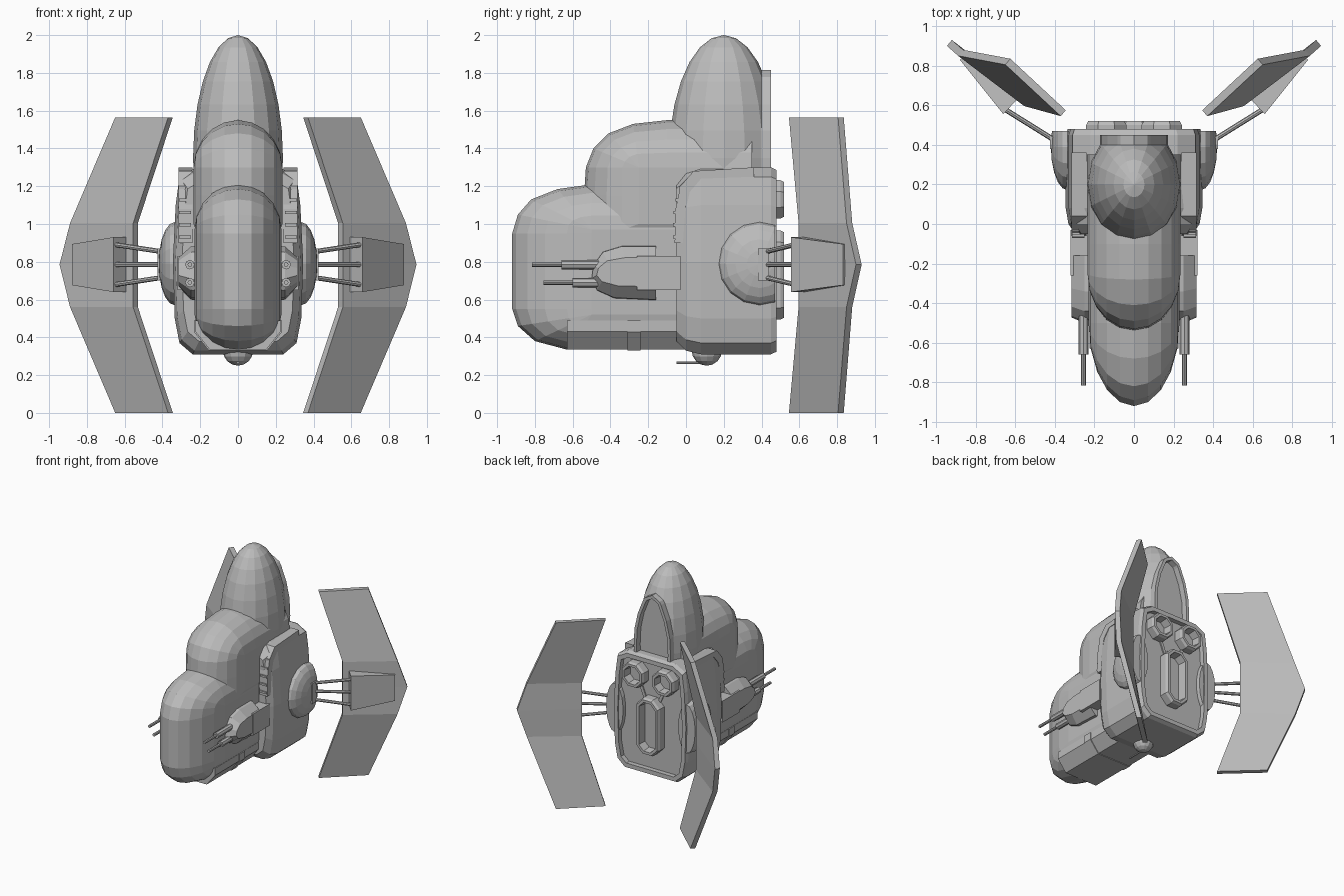
import bpy, bmesh
from math import pi, sin, cos
from mathutils import Vector, Matrix

if "Cube" in bpy.data.objects:
    bpy.data.objects.remove(bpy.data.objects["Cube"])

grey = bpy.data.materials.new("hull grey")
grey.use_nodes = True
COLOUR = (0.5, 0.5, 0.5, 1)
grey.diffuse_color = COLOUR
grey.node_tree.nodes["Principled BSDF"].inputs["Base Color"].default_value = COLOUR


def finish(name, bm, mirror=False):
    bmesh.ops.remove_doubles(bm, verts=bm.verts, dist=0.0005)
    bmesh.ops.recalc_face_normals(bm, faces=bm.faces)
    mesh = bpy.data.meshes.new(name)
    bm.to_mesh(mesh)
    bm.free()
    mesh.materials.append(grey)
    ob = bpy.data.objects.new(name, mesh)
    bpy.context.scene.collection.objects.link(ob)
    if mirror:
        mod = ob.modifiers.new("mirror", 'MIRROR')
        mod.use_mirror_merge = False
    return ob


def loft(rings):
    """Skin closed rings of equal size and cap both ends."""
    bm = bmesh.new()
    rows = [[bm.verts.new(p) for p in ring] for ring in rings]
    n = len(rows[0])
    for a, b in zip(rows, rows[1:]):
        for i in range(n):
            j = (i + 1) % n
            bm.faces.new((a[i], a[j], b[j], b[i]))
    bm.faces.new(rows[0])
    bm.faces.new(rows[-1])
    bmesh.ops.recalc_face_normals(bm, faces=bm.faces)
    return bm


def lobe(name, profile, width, y_min, z_low, z_high, steps=10):
    """Rounded hull: a side profile that closes in to a flat core at each side."""
    rings = []
    for k in range(steps + 1):
        t = pi * (k / steps - 0.5)
        ring = []
        for y, z in profile:
            core = Vector((0, max(y, y_min), min(max(z, z_low), z_high)))
            p = core + (Vector((0, y, z)) - core) * cos(t)
            p.x = width * sin(t)
            ring.append(p)
        rings.append(ring)
    return finish(name, loft(rings))


def box(name, x, y, z, mirror=False):
    rings = [[(x[0], b, c), (x[1], b, c), (x[1], b, d), (x[0], b, d)]
             for b, c, d in ((y[0], *z), (y[1], *z))]
    return finish(name, loft(rings), mirror)


def rod(name, a, b, r, mirror=False, sides=8):
    a, b = Vector(a), Vector(b)
    bm = bmesh.new()
    turn = (b - a).to_track_quat('Z', 'Y').to_matrix().to_4x4()
    bmesh.ops.create_cone(bm, cap_ends=True, segments=sides, radius1=r, radius2=r,
                          depth=(b - a).length,
                          matrix=Matrix.Translation((a + b) / 2) @ turn)
    return finish(name, bm, mirror)


def ellipsoid(centre, size, turn, segments=16, rings=10):
    bm = bmesh.new()
    bmesh.ops.create_uvsphere(bm, u_segments=segments, v_segments=rings, radius=1,
                              matrix=Matrix.Translation(centre) @ Matrix.Diagonal((*size, 1)) @ turn)
    return bm


def cut_back(bm, y):
    """Slice off everything behind y and return the new flat face."""
    geom = bm.verts[:] + bm.edges[:] + bm.faces[:]
    res = bmesh.ops.bisect_plane(bm, geom=geom, plane_co=(0, y, 0), plane_no=(0, 1, 0),
                                 clear_outer=True)
    edges = [e for e in res["geom_cut"] if isinstance(e, bmesh.types.BMEdge)]
    return bmesh.ops.edgeloop_fill(bm, edges=edges)["faces"]


def recess(bm, faces, rim, depth):
    bmesh.ops.recalc_face_normals(bm, faces=bm.faces)
    bmesh.ops.inset_region(bm, faces=faces, thickness=rim, use_even_offset=True)
    inner = bmesh.ops.extrude_face_region(bm, geom=faces)["geom"]
    bmesh.ops.translate(bm, vec=(0, -depth, 0),
                        verts=[v for v in inner if isinstance(v, bmesh.types.BMVert)])
    bmesh.ops.delete(bm, geom=faces, context='FACES')


def port(name, cx, cz, r, stretch, mirror=False):
    """Raised ring with a sunken centre on the back."""
    angles = [pi * (i + 0.5) / 4 for i in range(8)]
    rings = [[(cx + q * cos(a), y, cz + q * sin(a) + (stretch if sin(a) > 0 else -stretch))
              for a in angles]
             for q, y in ((r, 0.42), (r, 0.5), (r * 0.9, 0.52), (r * 0.7, 0.52), (r * 0.62, 0.45))]
    return finish(name, loft(rings), mirror)


# Stepped hull
lobe("front_hull", [(0.1, 1.21), (-0.5, 1.21), (-0.68, 1.185), (-0.82, 1.13), (-0.89, 1.05),
                    (-0.92, 0.95), (-0.92, 0.55), (-0.89, 0.46), (-0.8, 0.38), (-0.63, 0.335),
                    (0.1, 0.35)], 0.23, -0.5, 0.52, 0.97)
lobe("middle_hull", [(0.35, 1.55), (-0.1, 1.55), (-0.28, 1.53), (-0.41, 1.48), (-0.49, 1.4),
                     (-0.53, 1.3), (-0.54, 1.15), (-0.54, 0.9), (0.35, 0.9)],
     0.235, -0.25, 1.0, 1.3)

# Tall dome with a recessed arch at the back
bm = ellipsoid((0, 0.2, 1.35), (0.238, 0.29, 0.65), Matrix.Identity(4), 16, 14)
back = cut_back(bm, 0.4)
bmesh.ops.recalc_face_normals(bm, faces=bm.faces)
ext = bmesh.ops.extrude_face_region(bm, geom=back)["geom"]
bmesh.ops.translate(bm, vec=(0, 0.05, 0), verts=[v for v in ext if isinstance(v, bmesh.types.BMVert)])
bmesh.ops.delete(bm, geom=back, context='FACES')
recess(bm, [f for f in ext if isinstance(f, bmesh.types.BMFace)], 0.025, 0.05)
finish("rear_dome", bm)

# Engine block
half = [(0.22, 1.3), (0.31, 1.25), (0.33, 1.1), (0.345, 0.8), (0.335, 0.5), (0.31, 0.37), (0.24, 0.31)]
section = half + [(-x, z) for x, z in reversed(half)]
bm = loft([[(x * s, y, 0.8 + (z - 0.8) * s) for x, z in section]
           for y, s in ((-0.05, 0.86), (0.0, 0.96), (0.08, 1), (0.45, 1), (0.48, 0.97))])
recess(bm, [f for f in bm.faces if f.normal.y > 0.95 and f.calc_center_median().y > 0.47], 0.035, 0.04)
finish("engine_block", bm)
port("exhaust_nozzle", 0.14, 1.13, 0.11, 0, True)
port("rear_hatch", 0, 0.73, 0.115, 0.13)

# Curved trim with vent rungs on the block's front edge
trim = [(-0.06, 0.9), (-0.055, 1.08), (-0.03, 1.2), (0.04, 1.28), (0.36, 1.3),
        (0.36, 1.25), (0.08, 1.24), (0.02, 1.17), (0.0, 1.08), (-0.01, 0.9)]
finish("vent_trim", loft([[(x, y, z) for y, z in trim] for x in (0.24, 0.315)]), True)
for i in range(5):
    z = 0.93 + i * 0.066
    y = -0.07 + 0.035 * (i / 4) ** 3
    box("vent_rung", (0.25, 0.312), (y, y + 0.03), (z - 0.008, z + 0.008), True)

# Side domes and strut brackets
bm = ellipsoid((0.335, 0.39, 0.79), (0.085, 0.22, 0.22), Matrix.Rotation(pi / 2, 4, 'Y'))
cut_back(bm, 0.47)
finish("side_dome", bm, True)
box("strut_bracket", (0.37, 0.425), (0.38, 0.44), (0.7, 0.87), True)

# Swept wings
levels = [(0, 0.37, 0.545, 0.65, 0.805), (0.56, 0.555, 0.596, 0.889, 0.85),
          (0.785, 0.555, 0.596, 0.945, 0.9)]
levels += [(1.565 - l[0], *l[1:]) for l in reversed(levels[:2])]
finish("wing", loft([[(a, b, z), (c, d, z), (c - 0.025, d + 0.03, z), (a - 0.025, b + 0.03, z)]
                     for z, a, b, c, d in levels]), True)
finish("wing_pod", loft([[(0.59, 0.63, z), (0.66, 0.555, z), (0.88, 0.83, 0.785 + (z - 0.785) * 0.75),
                          (0.86, 0.85, 0.785 + (z - 0.785) * 0.75)] for z in (0.64, 0.93)]), True)
for k in (-1, 0, 1):
    rod("wing_strut", (0.38, 0.41, 0.785 + 0.065 * k), (0.645, 0.575, 0.785 + 0.105 * k), 0.013, True)

# Side gun housings and twin barrels
outline = [(-0.16, 0.88), (-0.34, 0.88), (-0.44, 0.85), (-0.49, 0.78), (-0.5, 0.71),
           (-0.47, 0.65), (-0.38, 0.61), (-0.16, 0.6)]
finish("gun_housing", loft([[(x, -0.16 + (y + 0.16) * s, 0.75 + (z - 0.75) * q) for y, z in outline]
                            for x, s, q in ((0.2, 1, 1.05), (0.25, 1, 1), (0.315, 0.92, 0.55))]), True)
box("gun_mount", (0.2, 0.32), (-0.26, -0.03), (0.65, 0.83), True)
for z, y in ((0.785, -0.66), (0.69, -0.6)):
    rod("gun_sleeve", (0.255, y, z), (0.255, -0.4, z), 0.025, True)
    rod("gun_barrel", (0.255, y - 0.155, z), (0.255, y, z), 0.012, True)

# Belly fairing, strap and small turret
belly = [(0.226, 0.49), (0.226, 0.43), (0.15, 0.335)]
belly += [(-x, z) for x, z in reversed(belly)]
for name, y0, y1, s in (("belly_fairing", -0.63, 0.02, 1), ("belly_strap", -0.31, -0.24, 1.03)):
    finish(name, loft([[(x * s, y, 0.5 + (z - 0.5) * s) for x, z in belly] for y in (y0, y1)]))
finish("belly_turret", ellipsoid((0, 0.11, 0.33), (0.08, 0.08, 0.08), Matrix.Identity(4), 12, 8))
rod("turret_barrel", (0, -0.05, 0.265), (0, 0.1, 0.265), 0.007)
rod("belly_stud", (0.12, 0.1, 0.31), (0.12, 0.1, 0.34), 0.015, True)
